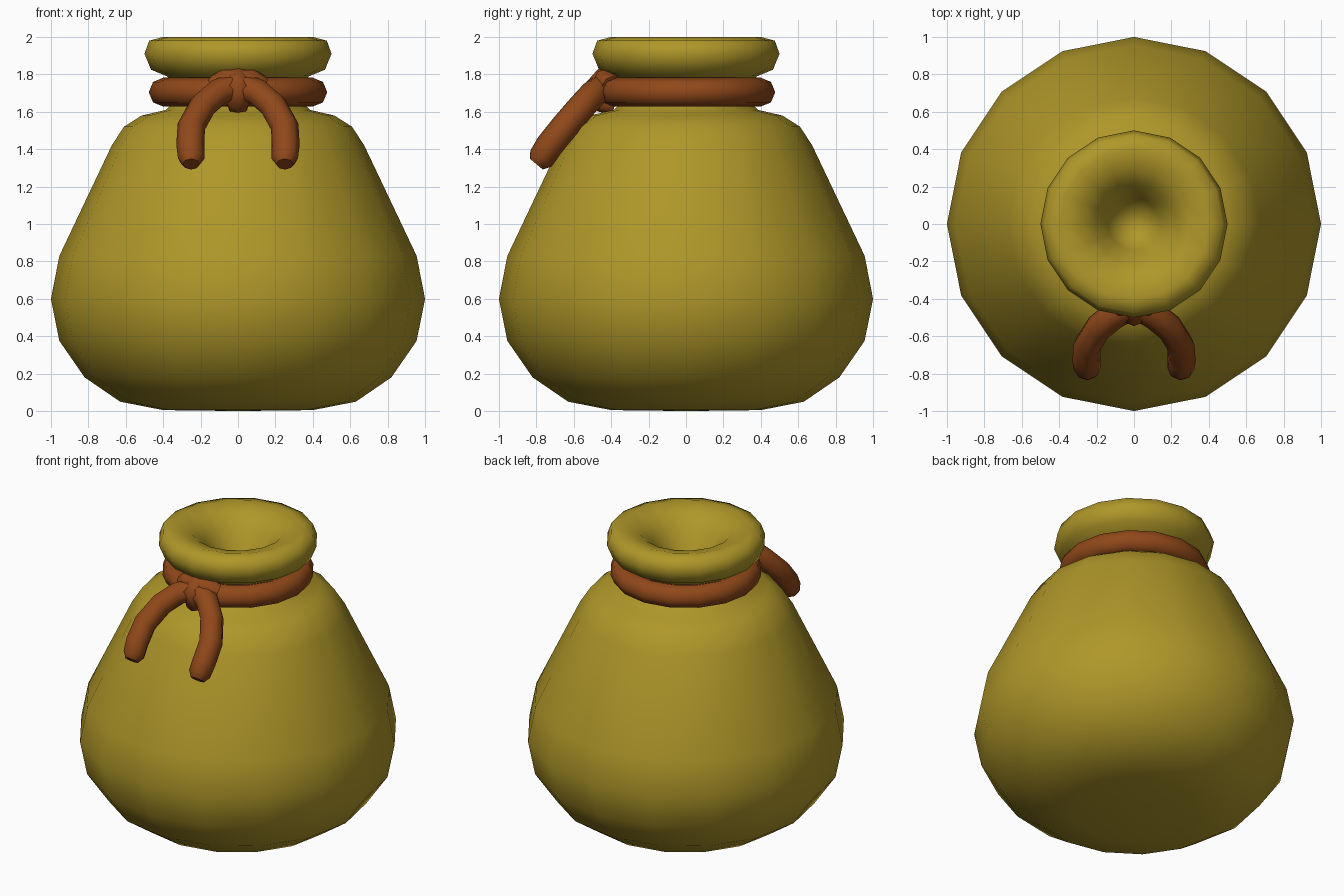
import bpy, bmesh
from math import cos, sin, pi

if "Cube" in bpy.data.objects:
    bpy.data.objects.remove(bpy.data.objects["Cube"])

def material(name, rgb):
    m = bpy.data.materials.new(name)
    m.diffuse_color = (*rgb, 1)
    m.use_nodes = True
    m.node_tree.nodes["Principled BSDF"].inputs["Base Color"].default_value = m.diffuse_color
    return m

cloth = material("cloth", (0.43, 0.31, 0.022))
cord = material("cord", (0.28, 0.065, 0.01))

def lathe(name, profile, mat, closed=False, n=16):
    """Revolve (radius, z) points about z; radius 0 makes a pole."""
    bm = bmesh.new()
    rings = []
    for r, z in profile:
        if r == 0:
            rings.append([bm.verts.new((0, 0, z))] * n)
        else:
            rings.append([bm.verts.new((r * cos(2 * pi * k / n), r * sin(2 * pi * k / n), z))
                          for k in range(n)])
    pairs = list(zip(rings, rings[1:]))
    if closed:
        pairs.append((rings[-1], rings[0]))
    for a, b in pairs:
        for k in range(n):
            j = (k + 1) % n
            bm.faces.new(list(dict.fromkeys((a[k], a[j], b[j], b[k]))))
    bmesh.ops.recalc_face_normals(bm, faces=bm.faces)
    for f in bm.faces:
        f.smooth = True
    me = bpy.data.meshes.new(name)
    bm.to_mesh(me)
    bm.free()
    me.materials.append(mat)
    ob = bpy.data.objects.new(name, me)
    bpy.context.collection.objects.link(ob)
    return ob

def tube(name, points, mat, radius=0.075):
    """Eight-sided cord along (x, y, z, thickness) points."""
    cu = bpy.data.curves.new(name, 'CURVE')
    cu.dimensions = '3D'
    cu.bevel_depth = radius
    cu.bevel_resolution = 2
    cu.use_fill_caps = True
    sp = cu.splines.new('POLY')
    sp.points.add(len(points) - 1)
    for p, (x, y, z, t) in zip(sp.points, points):
        p.co = (x, y, z, 1)
        p.radius = t
    sp.use_smooth = True
    cu.materials.append(mat)
    ob = bpy.data.objects.new(name, cu)
    bpy.context.collection.objects.link(ob)
    bpy.ops.object.select_all(action='DESELECT')
    bpy.context.view_layer.objects.active = ob
    ob.select_set(True)
    bpy.ops.object.convert(target='MESH')

# Sack: base, belly, shoulder, neck, rolled lip and gathered mouth
lathe("sack", [
    (0, 0), (0.40, 0.005), (0.63, 0.05), (0.82, 0.18), (0.955, 0.375), (1.0, 0.6),
    (0.955, 0.83), (0.675, 1.42), (0.61, 1.52), (0.515, 1.58), (0.385, 1.61),
    (0.34, 1.66), (0.33, 1.74), (0.38, 1.79), (0.465, 1.825), (0.5, 1.91),
    (0.475, 1.98), (0.40, 2.0), (0.29, 1.97), (0.21, 1.90), (0.14, 1.78),
    (0.09, 1.69), (0, 1.67)], cloth)

# Cord wrapped round the neck
lathe("neck_cord", [(0.4 + 0.077 * cos(k * pi / 4), 1.705 + 0.077 * sin(k * pi / 4))
                    for k in range(8)], cord, closed=True)

# Hanging cord ends
for side, s in (("left", -1), ("right", 1)):
    tube(side + "_cord_end", [
        (0, -0.43, 1.74, 1), (s * 0.11, -0.49, 1.70, 1), (s * 0.19, -0.555, 1.63, 1),
        (s * 0.25, -0.65, 1.52, 1), (s * 0.255, -0.73, 1.42, 1),
        (s * 0.25, -0.775, 1.35, 0.95), (s * 0.25, -0.80, 1.32, 0.6)], cord)

# Knot: a band over the front and a short strand tucked behind it
tube("knot_band", [(0, -0.37, 1.76, 0.8), (0, -0.44, 1.78, 0.85), (0, -0.48, 1.73, 0.9),
                   (0, -0.46, 1.66, 0.9), (0, -0.38, 1.64, 0.8)], cord)
tube("knot_strand", [(-0.13, -0.40, 1.74, 0.7), (-0.07, -0.43, 1.765, 0.9),
                     (0.07, -0.43, 1.765, 0.9), (0.13, -0.40, 1.74, 0.7)], cord)
